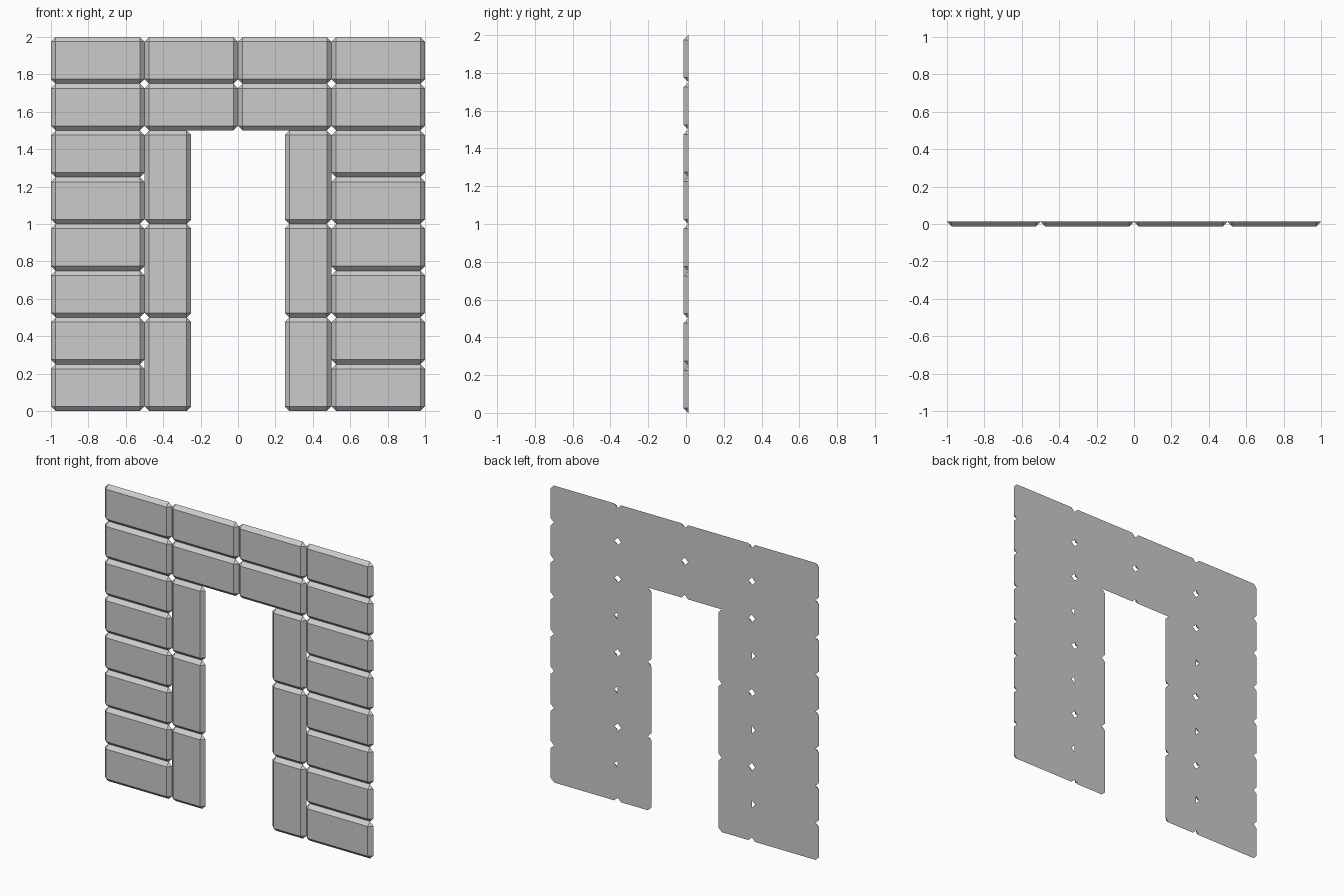
import bpy
import bmesh

if "Cube" in bpy.data.objects:
    bpy.data.objects.remove(bpy.data.objects["Cube"])

BEVEL = 0.025          # chamfer width, equal to the slab depth
HALF_DEPTH = 0.0125


def stone(name, cx, cz, w, h):
    """Stone slab: flat back with clipped corners, front face chamfered inward."""
    a, b = w / 2, h / 2
    ai, bi = a - BEVEL, b - BEVEL
    bm = bmesh.new()
    front, back = [], []
    # Each corner has one front vertex and two back vertices, anticlockwise from the front
    for i, (sx, sz) in enumerate([(-1, -1), (1, -1), (1, 1), (-1, 1)]):
        front.append(bm.verts.new((sx * ai, -HALF_DEPTH, sz * bi)))
        pair = [(sx * a, sz * bi), (sx * ai, sz * b)]
        if i % 2:
            pair.reverse()
        back += [bm.verts.new((x, HALF_DEPTH, z)) for x, z in pair]
    bm.faces.new(front)
    bm.faces.new(back[::-1])
    for i in range(4):
        j = (i + 1) % 4
        bm.faces.new((front[i], back[2 * i], back[2 * i + 1]))
        bm.faces.new((front[i], back[2 * i + 1], back[2 * j], front[j]))
    bmesh.ops.recalc_face_normals(bm, faces=bm.faces)
    mesh = bpy.data.meshes.new(name)
    bm.to_mesh(mesh)
    bm.free()
    ob = bpy.data.objects.new(name, mesh)
    ob.location = (cx, 0, cz)
    bpy.context.collection.objects.link(ob)


for side, s in (("left", -1), ("right", 1)):
    # Outer wall courses
    for i in range(8):
        stone(f"wall_stone_{side}_{i + 1}", s * 0.75, 0.125 + 0.25 * i, 0.5, 0.25)
    # Upright door jamb stones
    for i in range(3):
        stone(f"jamb_stone_{side}_{i + 1}", s * 0.375, 0.25 + 0.5 * i, 0.25, 0.5)
    # Lintel courses above the doorway
    for i in range(2):
        stone(f"lintel_stone_{side}_{i + 1}", s * 0.25, 1.625 + 0.25 * i, 0.5, 0.25)
